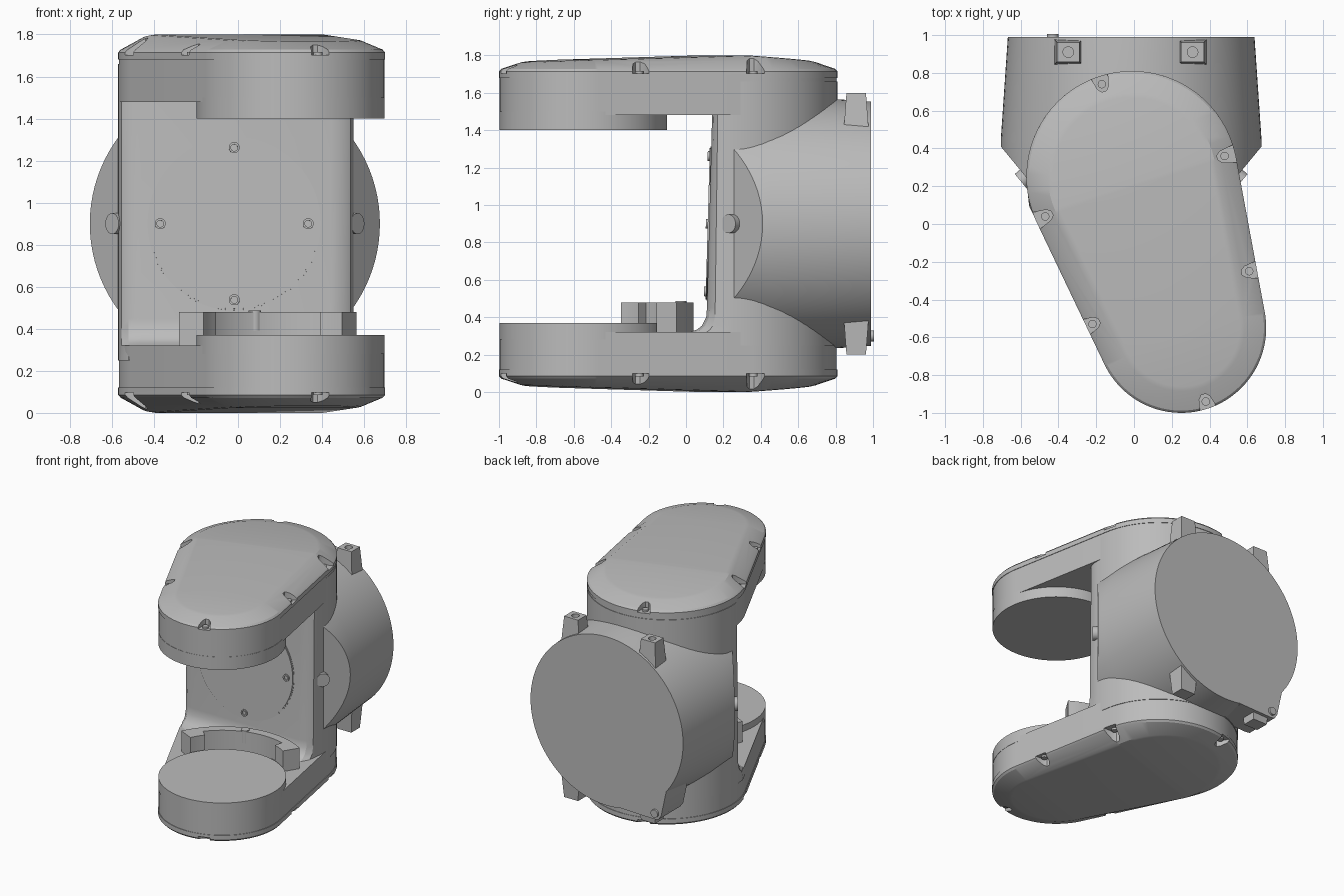
import bpy, bmesh, math
from mathutils import Vector, Matrix

if "Cube" in bpy.data.objects:
    bpy.data.objects.remove(bpy.data.objects["Cube"])

H = 1.80
BIG, RB = Vector((-0.01, 0.25)), 0.56      # large end of the arm plan
SML, RS = Vector((0.25, -0.55)), 0.45      # small end of the arm plan
AX = (SML - BIG).normalized()
LEN = (SML - BIG).length
A0 = math.atan2(AX.y, AX.x)
PHI = math.acos((RB - RS) / LEN)

grey = bpy.data.materials.new("light_grey")
grey.diffuse_color = (0.5, 0.5, 0.5, 1)
grey.use_nodes = True
grey.node_tree.nodes["Principled BSDF"].inputs["Base Color"].default_value = grey.diffuse_color


def finish(name, bm, flip=False, angle=28):
    if flip:
        for v in bm.verts:
            v.co.z = H - v.co.z
    bmesh.ops.recalc_face_normals(bm, faces=bm.faces[:])
    me = bpy.data.meshes.new(name)
    bm.to_mesh(me)
    bm.free()
    me.materials.append(grey)
    ob = bpy.data.objects.new(name, me)
    bpy.context.collection.objects.link(ob)
    smooth(ob, angle)
    return ob


def activate(ob):
    bpy.ops.object.select_all(action='DESELECT')
    ob.select_set(True)
    bpy.context.view_layer.objects.active = ob


def smooth(ob, angle=28):
    activate(ob)
    bpy.ops.object.shade_smooth_by_angle(angle=math.radians(angle))


def cut(ob, cutter):
    cutter.hide_render = True
    m = ob.modifiers.new("cut", 'BOOLEAN')
    m.operation, m.solver, m.object = 'DIFFERENCE', 'EXACT', cutter
    activate(ob)
    bpy.ops.object.modifier_apply(modifier=m.name)
    bpy.data.objects.remove(cutter)
    smooth(ob)


def loft(name, rings, flip=False, strips=False, angle=28):
    """Skin a stack of equal point rings; cap with n-gons or mirrored strips."""
    bm = bmesh.new()
    vs = [[bm.verts.new(p) for p in r] for r in rings]
    n = len(vs[0])
    for a, b in zip(vs, vs[1:]):
        for i in range(n):
            j = (i + 1) % n
            bm.faces.new((a[i], a[j], b[j], b[i]))
    bm.faces.new(vs[0][::-1])
    if strips:
        t = vs[-1]
        for i in range(n // 2 - 1):
            bm.faces.new((t[i], t[i + 1], t[n - 2 - i], t[n - 1 - i]))
    else:
        bm.faces.new(vs[-1])
    return finish(name, bm, flip, angle)


def prism(name, pts, z0, z1, flip=False):
    return loft(name, [[(p[0], p[1], z) for p in pts] for z in (z0, z1)], flip)


def rod(name, loc, axis, r, depth, r2=None, segs=32, flip=False):
    bm = bmesh.new()
    rot = Vector(axis).to_track_quat('Z', 'Y').to_matrix().to_4x4()
    bmesh.ops.create_cone(bm, cap_ends=True, segments=segs, radius1=r,
                          radius2=r if r2 is None else r2, depth=depth,
                          matrix=Matrix.Translation(loc) @ rot)
    return finish(name, bm, flip)


def polar(c, r, a):
    return Vector((c[0] + r * math.cos(a), c[1] + r * math.sin(a)))


def arm_outline(off=0.0, n=20):
    half = [(SML, RS, PHI * (k + .5) / n) for k in range(n)] + [(SML, RS, PHI), (BIG, RB, PHI)]
    half += [(BIG, RB, PHI + (math.pi - PHI) * (k + .5) / n) for k in range(n)]
    return ([polar(c, r - off, A0 + a) for c, r, a in half] +
            [polar(c, r - off, A0 - a) for c, r, a in reversed(half)])


def crown(p):
    """Height of the gently ridged cap top along the arm axis."""
    t = (p - BIG).dot(AX)
    if t < 0.05:
        return H - 0.035 * min(1, (0.05 - t) / 0.5)
    return H - 0.035 * max(0, min(1, (t - 0.3) / 0.88))


NOTCHES = [(-.17, .74, 108), (.48, .36, 12.6), (.61, -.25, 10.5),
           (.38, -.94, -71.6), (-.22, -.53, -154.5), (-.47, .04, -154.5)]
NOTCH_SHAPE = [(-.04, -.012), (-.04, .012), (-.02, .03), (.1, .06), (.1, -.06), (-.02, -.03)]

# Upper and lower arms with chamfered covers and screw notches
for side, flip in (("upper", False), ("lower", True)):
    z_in = 1.48
    prism(side + "_arm", arm_outline(0.004), z_in, 1.683, flip)
    rings = [[(p.x, p.y, z) for p in arm_outline(o)]
             for o, z in ((0, 1.68), (0, 1.715), (.012, 1.728))]
    rings.append([(p.x, p.y, crown(p) - 0.004) for p in arm_outline(0.115)])
    rings.append([(p.x, p.y, crown(p)) for p in arm_outline(0.14)])
    cover = loft(side + "_cover", rings, flip, strips=True, angle=20)
    for x, y, deg in NOTCHES:
        rot = Matrix.Rotation(math.radians(deg), 2)
        pts = [Vector((x, y)) + rot @ Vector(q) for q in NOTCH_SHAPE]
        cut(cover, prism("notch_cutter", pts, 1.702, 1.95, flip))
        rod(side + "_cover_screw", (x, y, 1.705), (0, 0, 1), .022, .022, segs=20, flip=flip)

# Round bearing seats on the inner side of each arm
rod("upper_seat", (SML.x, SML.y, 1.45), (0, 0, 1), RS - .002, .10, segs=80)
rod("lower_seat", (SML.x, SML.y, 0.325), (0, 0, 1), RS - .002, .09, segs=80)

# Column joining the arms, with a leaning front face and a fillet at its foot
rings = []
for z, yf in ((.25, -.01), (.32, .02), (.335, .06), (.355, .085), (.40, .108), (.45, .112), (1.5, .14), (1.66, .14)):
    ring = [polar(BIG, RB, math.pi * k / 32) for k in range(33)]
    ring += [Vector((-.568, .21)), Vector((-.555, .10 + yf * .5)), Vector((-.52, .03 + yf * .85)),
             Vector((-.46, yf)), Vector((.44, yf)), Vector((.50, .03 + yf * .85)),
             Vector((.535, .10 + yf * .5)), Vector((.548, .21))]
    rings.append([(p.x, p.y, z) for p in ring])
loft("column", rings)

# Rear drum with two flat slanted cheeks at the front
CX, CZ = -0.015, 0.90
rings = []
for y, r in ((.24, .69), (.45, .69), (.99, .653)):
    rings.append([(CX + r * math.cos(a), y, CZ + r * math.sin(a))
                  for a in (2 * math.pi * k / 96 for k in range(96))])
drum = loft("rear_drum", rings)
for s in (-1, 1):
    a, b = Vector((CX + s * .55, .24, 0)), Vector((CX + s * .69, .41, 0))
    d = (b - a).normalized()
    nrm = Vector((s * d.y, -s * d.x * s * s, 0))
    nrm = Vector((s * abs(d.y), -abs(d.x), 0))
    bm = bmesh.new()
    bm.from_mesh(drum.data)
    bmesh.ops.bisect_plane(bm, geom=bm.verts[:] + bm.edges[:] + bm.faces[:],
                           plane_co=a, plane_no=nrm, clear_outer=True)
    bmesh.ops.holes_fill(bm, edges=[e for e in bm.edges if e.is_boundary])
    bmesh.ops.recalc_face_normals(bm, faces=bm.faces[:])
    bm.to_mesh(drum.data)
    bm.free()
    # Round plug on each cheek
    rod("cheek_plug", (CX + s * .565, .242, CZ), nrm, .05, .05)
smooth(drum)

# Corner lug and pin low on the back of the drum
corner = [(-.53, .52), (-.48, .29), (-.455, .255), (-.42, .25), (-.15, .258), (-.1, .5)]
loft("back_corner", [[(x, y, z) for x, z in corner] for y in (.72, .99)])
rod("back_pin", (-.43, .99, .30), (0, 1, 0), .03, .03, segs=24)

# Four tapered mounting feet with screw holes
for x in (-.348, .31):
    for flip in (False, True):
        rings = [[(x + sx * w, .91 + sy * (w - .008), z)
                  for sx, sy in ((-1, -1), (1, -1), (1, 1), (-1, 1))]
                 for z, w in ((1.36, .078), (1.60, .06))]
        foot = loft("mounting_foot", rings, flip)
        cut(foot, rod("hole_cutter", (x, .91, 1.60), (0, 0, 1), .028, .08, segs=24, flip=flip))

# Round front plate set into the column, with four hollow screws
lean = Vector((0, -1, .027)).normalized()
def face_y(z):
    return .112 + (z - .45) * .0267
plate = rod("front_plate", (-.018, face_y(CZ), CZ), lean, .405, .016, segs=96)
rim = rod("front_plate_rim", (-.018, face_y(CZ), CZ), lean, .412, .006, segs=96)
for k in range(4):
    a = math.pi / 2 * k
    x, z = -.018 + .352 * math.cos(a), CZ + .362 * math.sin(a)
    y = face_y(z) - .008
    screw = rod("front_screw", (x, y, z), lean, .026, .02, segs=24)
    cut(screw, rod("hole_cutter", (x, y - .01, z), lean, .016, .02, segs=24))

# Curved stop behind the lower seat, thicker at both ends, with a pin
def arc(r, a, b, n):
    return [polar(SML, r, math.radians(a + (b - a) * k / n)) for k in range(n + 1)]
stop = arc(.59, 58, 154, 32) + arc(.462, 154, 140, 4) + arc(.525, 140, 72, 24) + arc(.462, 72, 58, 4)
prism("curved_stop", stop, .30, .48)
p = polar(SML, .55, math.radians(108))
rod("stop_pin", (p.x, p.y, .44), (0, 0, 1), .03, .096, segs=24)
